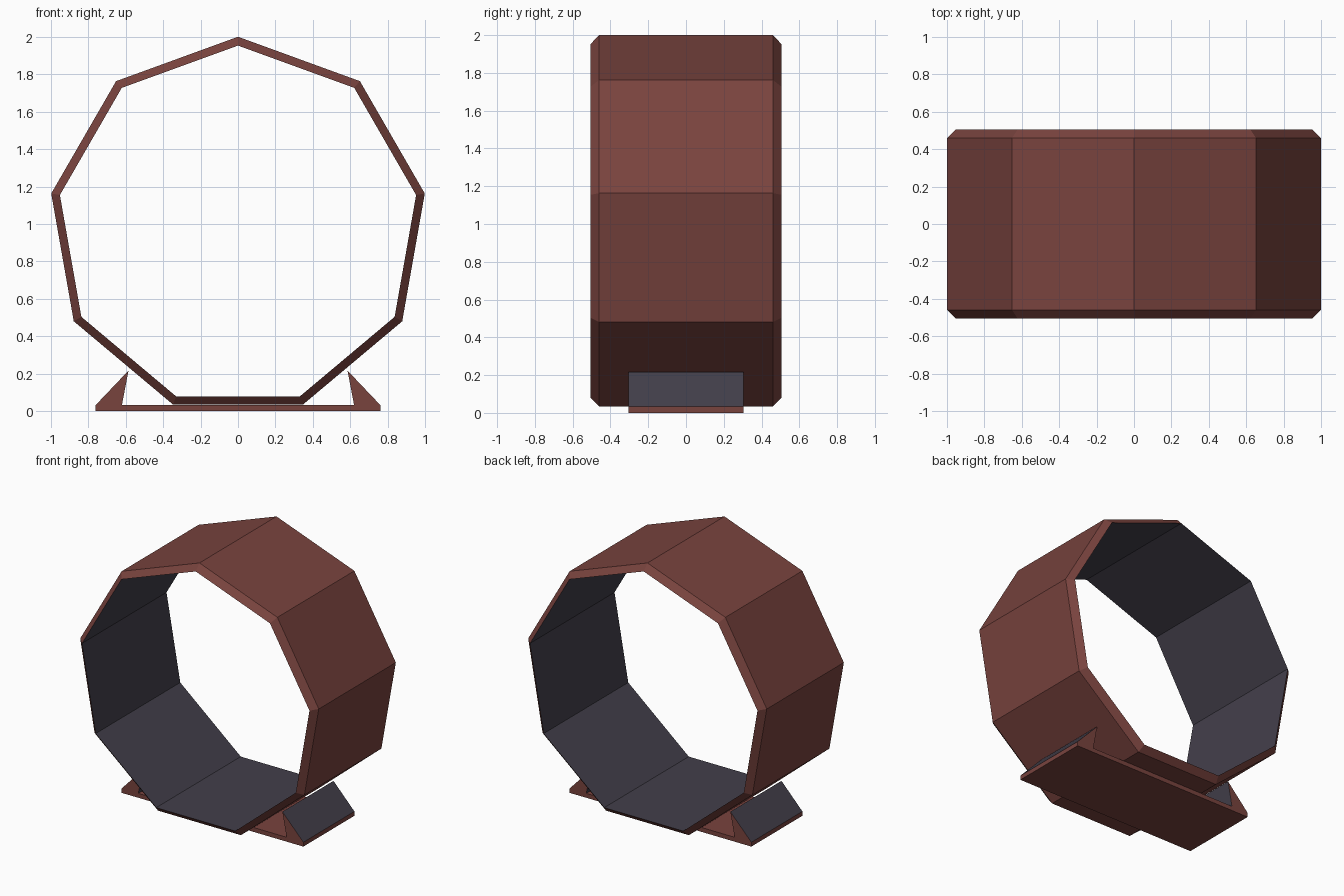
import bpy, bmesh
from math import sin, cos, tau

if "Cube" in bpy.data.objects:
    bpy.data.objects.remove(bpy.data.objects["Cube"])


def material(name, rgb):
    m = bpy.data.materials.new(name)
    m.diffuse_color = (*rgb, 1)
    m.use_nodes = True
    m.node_tree.nodes["Principled BSDF"].inputs["Base Color"].default_value = m.diffuse_color
    return m


RED = material("dark_red", (0.19, 0.056, 0.048))
GREY = material("dark_grey", (0.056, 0.050, 0.070))


def make_object(name, bm):
    bmesh.ops.recalc_face_normals(bm, faces=bm.faces)
    me = bpy.data.meshes.new(name)
    bm.to_mesh(me)
    bm.free()
    me.materials.append(RED)
    me.materials.append(GREY)
    ob = bpy.data.objects.new(name, me)
    bpy.context.collection.objects.link(ob)
    return ob


# Nine-sided wheel: a chamfered band section (radius, y) spun around the y axis
SIDES, CENTRE = 9, 0.987
section = [(0.966, -0.505), (1.013, -0.46), (1.013, 0.46), (0.966, 0.505)]
bm = bmesh.new()
rings = []
for i in range(SIDES):
    a = tau * i / SIDES
    rings.append([bm.verts.new((r * sin(a), y, CENTRE + r * cos(a))) for r, y in section])
for i in range(SIDES):
    p, q = rings[i], rings[(i + 1) % SIDES]
    for j in range(4):
        k = (j + 1) % 4
        f = bm.faces.new((p[j], p[k], q[k], q[j]))
        f.material_index = 1 if j == 3 else 0   # grey running surface
make_object("wheel_ring", bm)

# Base: plate with an upturned wedge at each end, extruded along y
half = [(0.76, 0), (0.76, 0.033), (0.585, 0.217), (0.62, 0.033)]
profile = half + [(-x, z) for x, z in reversed(half)]
bm = bmesh.new()
front = [bm.verts.new((x, -0.305, z)) for x, z in profile]
back = [bm.verts.new((x, 0.305, z)) for x, z in profile]
n = len(profile)
for i in range(n):
    k = (i + 1) % n
    f = bm.faces.new((front[i], front[k], back[k], back[i]))
    f.material_index = 1 if i in (1, 2, 4, 5) else 0   # grey wedge slopes
bm.faces.new(front)
bm.faces.new(back)
make_object("base_stand", bm)
